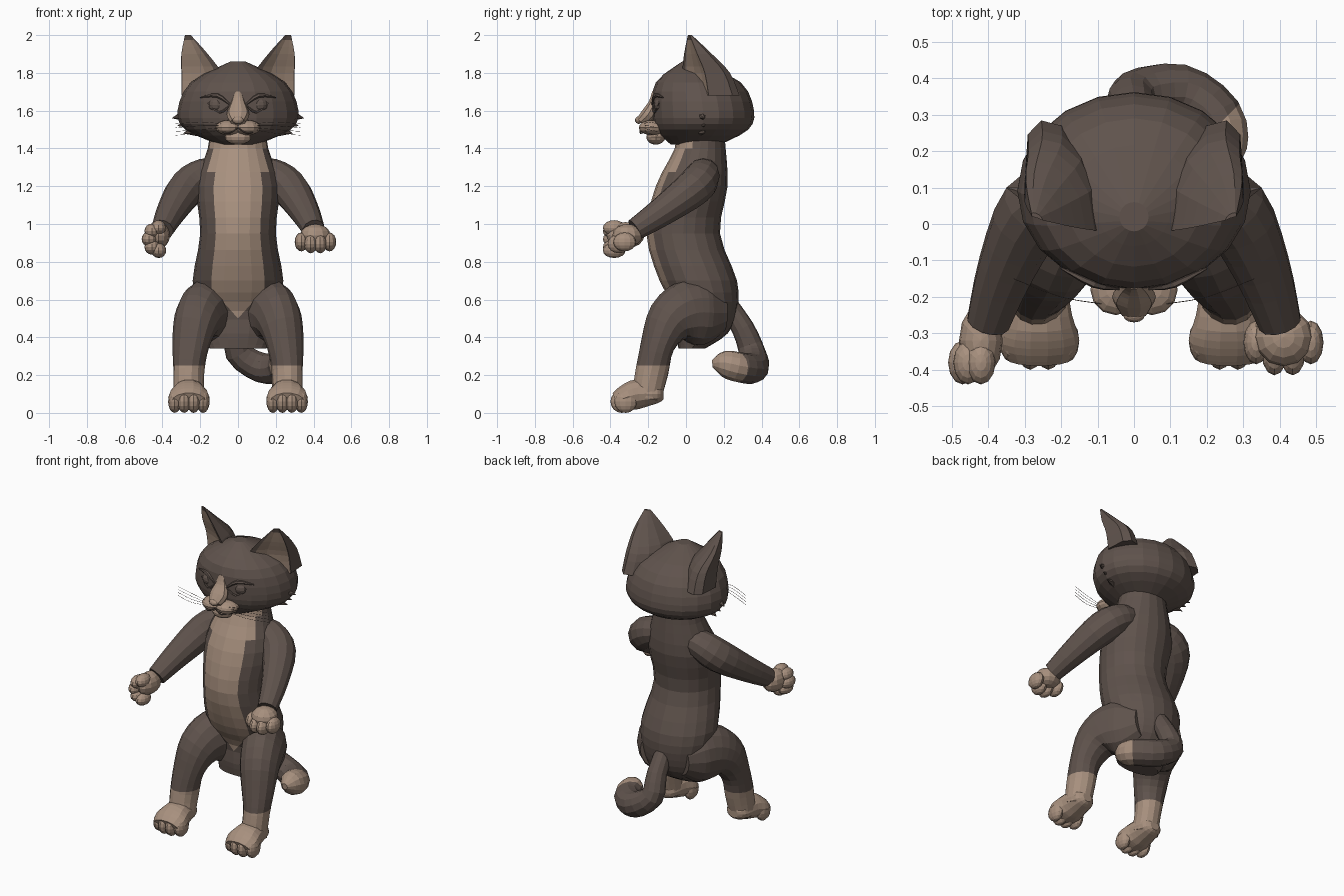
import bpy, bmesh
from math import sin, cos, pi, tau, sqrt
from mathutils import Vector, Matrix

if "Cube" in bpy.data.objects:
    bpy.data.objects.remove(bpy.data.objects["Cube"])


def material(name, colour):
    mat = bpy.data.materials.new(name)
    mat.use_nodes = True
    mat.diffuse_color = colour
    mat.node_tree.nodes["Principled BSDF"].inputs["Base Color"].default_value = colour
    return mat


BROWN = material("dark brown fur", (.115, .086, .073, 1))
TAN = material("tan fur", (.39, .28, .21, 1))


def finish(name, bm, mat=BROWN, tan_rule=None):
    """Turn a bmesh into an object; faces passing the rule become tan."""
    bmesh.ops.recalc_face_normals(bm, faces=bm.faces)
    for face in bm.faces:
        if tan_rule and tan_rule(face):
            face.material_index = 1
    mesh = bpy.data.meshes.new(name)
    bm.to_mesh(mesh)
    bm.free()
    mesh.materials.append(mat)
    mesh.materials.append(TAN)
    bpy.context.collection.objects.link(bpy.data.objects.new(name, mesh))


def smooth(rows, steps=3):
    """Fill in rows along a spline through the given ones."""
    result = []
    last = len(rows) - 1
    for k in range(last):
        quad = [rows[min(max(k + offset, 0), last)] for offset in (-1, 0, 1, 2)]
        for step in range(steps):
            t = step / steps
            result.append([b + t / 2 * (c - a + t * (2 * a - 5 * b + 4 * c - d
                                                     + t * (3 * (b - c) + d - a)))
                           for a, b, c, d in zip(*quad)])
    return result + [list(rows[last])]


def skin(rings):
    """Bridge equal rings of points into a capped skin."""
    bm = bmesh.new()
    rows = [[bm.verts.new(point) for point in ring] for ring in rings]
    for low, high in zip(rows, rows[1:]):
        for i in range(len(low)):
            bm.faces.new((low[i - 1], low[i], high[i], high[i - 1]))
    bm.faces.new(rows[0])
    bm.faces.new(rows[-1])
    return bm


def split(bm, origin, normal):
    """Cut edges along a plane so that colours meet in a clean line."""
    bmesh.ops.bisect_plane(bm, geom=bm.verts[:] + bm.edges[:] + bm.faces[:],
                           plane_co=origin, plane_no=normal)


def stack(rows, sides=20):
    """Stack level ellipses given as height, front, back, half width."""
    angles = [tau * i / sides for i in range(sides)]
    return skin([[(width * sin(a), (front + back) / 2 - (back - front) / 2 * cos(a), z)
                  for a in angles] for z, front, back, width in smooth(rows)])


def tube(name, path, side=1, sides=10, mat=BROWN, cut=None):
    """Sweep ellipses along x, y, z, width, depth; tan starts at the cut plane."""
    path = smooth(path)
    points = [Vector((side * p[0], p[1], p[2])) for p in path]
    across = Vector((1, 0, 0))
    rings = []
    for k, centre in enumerate(points):
        along = (points[min(k + 1, len(points) - 1)] - points[max(k - 1, 0)]).normalized()
        across = (across - along * across.dot(along)).normalized()
        up = along.cross(across)
        rings.append([centre + across * path[k][3] * cos(tau * i / sides)
                      + up * path[k][-1] * sin(tau * i / sides) for i in range(sides)])
    bm = skin(rings)
    rule = None
    if cut:
        origin, normal = Vector(cut[0]), Vector(cut[1])
        split(bm, origin, normal)
        rule = lambda face: (face.calc_center_median() - origin).dot(normal) > 0
    finish(name, bm, mat, rule)


def blob(name, centre, radii, side=1, mat=TAN):
    """Add a low-poly ellipsoid."""
    x, y, z = centre
    bm = bmesh.new()
    bmesh.ops.create_uvsphere(
        bm, u_segments=12, v_segments=8, radius=1,
        matrix=Matrix.Translation((side * x, y, z)) @ Matrix.Diagonal((*radii, 1)))
    finish(name, bm, mat)


# Torso with a tan bib that tapers to a point
def on_bib(face):
    centre = face.calc_center_median()
    return face.normal.y < -.2 and abs(centre.x) < min(.14, (centre.z - .5) * .9)


torso = stack([(.34, -.04, .1, .15), (.42, -.05, .22, .19), (.54, -.05, .27, .21),
               (.7, -.14, .27, .24), (.95, -.21, .18, .2), (1.2, -.16, .22, .22),
               (1.4, -.06, .21, .16), (1.5, -.06, .2, .15)])
for slope in (1, -1):
    split(torso, (0, 0, .5), (slope, 0, -.9))
finish("torso", torso, tan_rule=on_bib)

# Head
finish("head", stack([(1.42, -.08, .18, .1), (1.5, -.16, .33, .28), (1.6, -.18, .36, .32),
                      (1.75, -.16, .29, .25), (1.86, -.02, .06, .04)]))

# Nose bridge, muzzle and chin
tube("nose_bridge", [(0, -.16, 1.7, .02, .02), (0, -.17, 1.64, .04, .03),
                     (0, -.2, 1.58, .06, .04), (0, -.24, 1.54, .04, .03)], mat=TAN)
blob("nose", (0, -.25, 1.55), (.03, .02, .02))
blob("chin", (0, -.16, 1.46), (.07, .05, .04))


def on_face(x, z, radius):
    """Path point lying on the front of the head."""
    return x, .09 - .27 * sqrt(1 - (x / .32) ** 2), z, radius


def ear(name, side):
    # Each row holds height, then x and y of inner edge, outer edge and back
    rings = []
    for z, *plan in smooth([(1.68, .08, -.02, .3, .12, .2, .27), (1.8, .09, -.02, .3, .1, .2, .22),
                            (1.9, .16, -.01, .3, .06, .24, .13), (2, .25, .01, .28, .02, .27, .03)]):
        inner, outer, back = Vector(plan[:2]), Vector(plan[2:4]), Vector(plan[4:])
        middle, half = (inner + outer) / 2, (inner - outer) / 2
        ring = [middle + half * cos(pi * k / 6) + (back - middle) * abs(sin(pi * k / 6)) ** .7
                for k in range(7)]
        # Shallow front between two rims
        ring += [middle + half * across + (back - middle) * depth
                 for across, depth in ((-.95, 0), (-.5, .06), (.2, .1), (.7, 0))]
        rings.append([(side * p.x, p.y, z) for p in ring])
    bm = skin(rings)
    bm.faces.ensure_lookup_table()
    sides = len(rings[0])
    finish(name, bm, tan_rule=lambda face: face.index < sides * 8
           and face.index % sides in (8, 9, 10))


for side, label in ((1, "left_"), (-1, "right_")):
    ear(label + "ear", side)

    # Eye, lids, muzzle half, mouth and whiskers
    blob(label + "eye", (.11, -.13, 1.63), (.05, .04, .04), side, BROWN)
    tube(label + "upper_lid", [on_face(.04, 1.63, .004), on_face(.11, 1.68, .012),
                               on_face(.2, 1.67, .003)], side, 6)
    tube(label + "lower_lid", [on_face(.04, 1.63, .004), on_face(.1, 1.59, .007),
                               on_face(.16, 1.64, .004)], side, 6)
    blob(label + "muzzle", (.05, -.18, 1.51), (.07, .07, .04), side)
    tube(label + "mouth", [(0, -.24, 1.51, .003), (.05, -.24, 1.48, .004),
                           (.11, -.2, 1.5, .003)], side, 5)
    for k in range(4):
        drop = .01 * k
        tube(label + "whisker", [(.08, -.22, 1.53 - drop, .001), (.2, -.2, 1.54 - 2 * drop, .001),
                                 (.33, -.15, 1.53 - 2 * drop, .001)], side, 4)

    # Pointed cheek tufts
    for k in range(3):
        x, z = .3 - .03 * k, 1.56 - .04 * k
        tube(label + "cheek_tuft", [(x - .04, .07, z + .02, .04), (x + .05, .1, z, .001)], side, 6)

    # Arm
    tube(label + "arm", [(.06, .09, 1.28, .06), (.17, .09, 1.26, .09), (.27, .04, 1.19, .1),
                         (.35, -.12, 1.07, .08), (.4, -.27, .97, .06)], side, 12)

    # Leg with a tan sock
    tube(label + "leg", [(.1, .2, .53, .08, .1), (.13, .1, .53, .13, .17), (.18, 0, .53, .13, .17),
                         (.22, -.09, .48, .12, .13), (.25, -.15, .36, .1, .09),
                         (.26, -.18, .22, .08, .09), (.26, -.21, .08, .08, .08)],
         side, 14, cut=((0, 0, .25), (0, 0, -1)))

    # Foot with four toes
    tube(label + "foot", [(.26, -.12, .1, .03, .03), (.26, -.15, .1, .07, .05),
                          (.26, -.25, .1, .09, .08), (.26, -.32, .08, .11, .07),
                          (.26, -.37, .06, .09, .05)], side, 14, TAN)
    for k in (-1.5, -.5, .5, 1.5):
        blob(label + "toe", (.26 + .05 * k, -.35 + .02 * abs(k), .06), (.035, .06, .06), side)

# Left paw spread flat
blob("left_palm", (.41, -.31, .94), (.08, .08, .06))
for k in (-1.5, -.5, .5, 1.5):
    blob("left_finger", (.41 + .05 * k, -.37 + .03 * abs(k), .89 + .01 * abs(k)), (.035, .06, .05))

# Right paw turned on its side, fingers around an arc
blob("right_palm", (-.42, -.32, .94), (.06, .1, .07))
for k in range(5):
    angle = pi * (.5 + k / 4)
    blob("right_finger", (-.42 + .05 * cos(angle), -.38, .92 + .06 * sin(angle)), (.04, .06, .04))

# Curled tail with a tan tip
tube("tail", [(0, .19, .62, .05), (0, .3, .45, .06), (0, .35, .32, .07), (.12, .36, .24, .08),
              (.22, .29, .24, .08), (.24, .2, .26, .07), (.24, .14, .26, .02)],
     sides=12, cut=((.23, .27, .25), (1, -1, 0)))
